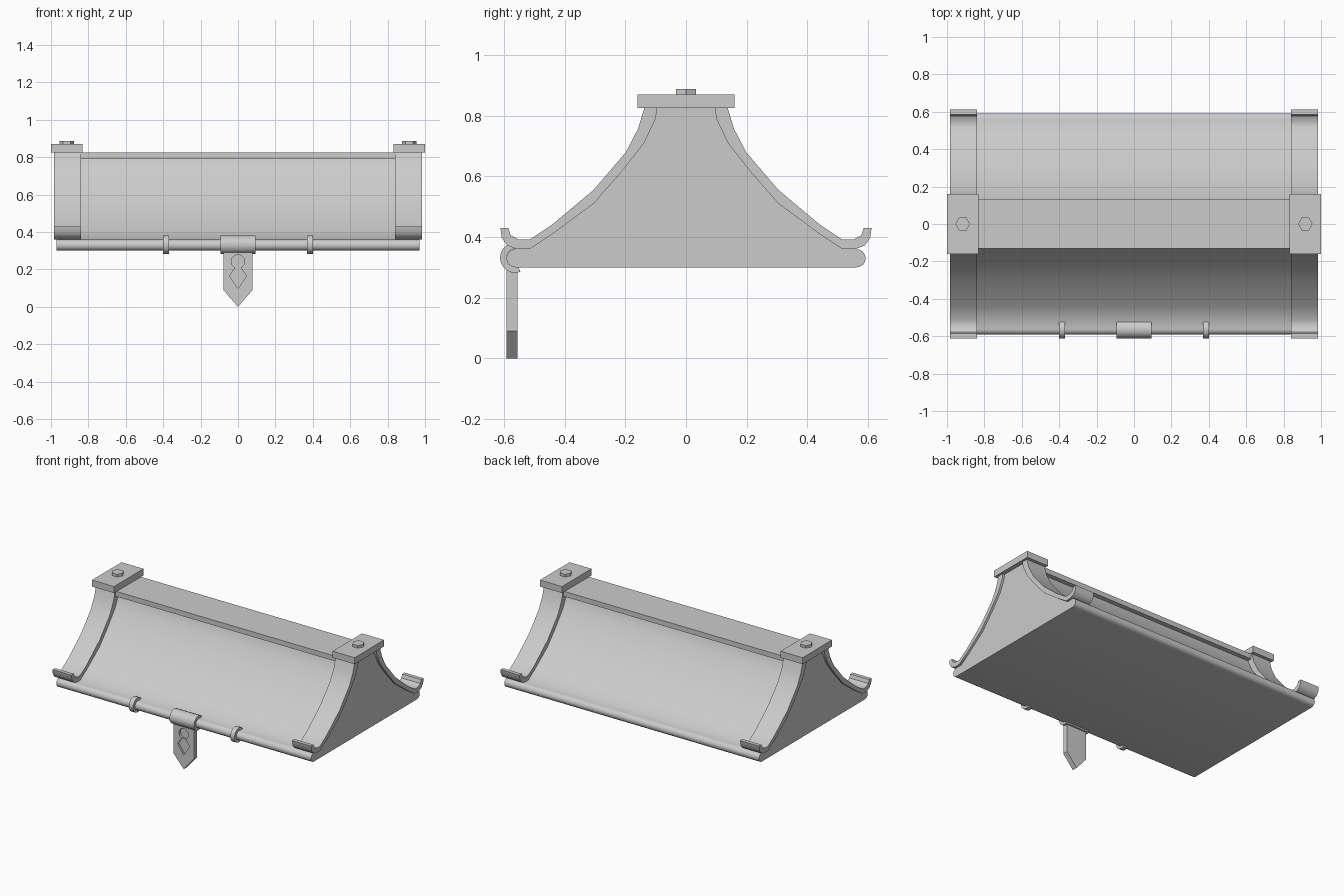
import bpy, bmesh, math
from mathutils import Vector

cube = bpy.data.objects.get("Cube")
if cube:
    bpy.data.objects.remove(cube, do_unlink=True)

grey = bpy.data.materials.new("plain_grey")
grey.use_nodes = True
COLOR = (0.6, 0.6, 0.6, 1)
grey.diffuse_color = COLOR
grey.node_tree.nodes["Principled BSDF"].inputs["Base Color"].default_value = COLOR


def prism(name, outline, axis, lo, hi, smooth=None):
    """Extrude a 2D outline: (y, z) along x, (x, z) along y or (x, y) along z."""
    bm = bmesh.new()

    def place(p, t):
        c = list(p)
        c.insert(axis, t)
        return bm.verts.new(c)
    face = bm.faces.new([place(p, lo) for p in outline])
    moved = bmesh.ops.extrude_face_region(bm, geom=[face])["geom"]
    step = Vector((0, 0, 0))
    step[axis] = hi - lo
    bmesh.ops.translate(bm, vec=step,
                        verts=[v for v in moved if isinstance(v, bmesh.types.BMVert)])
    bmesh.ops.recalc_face_normals(bm, faces=bm.faces)
    mesh = bpy.data.meshes.new(name)
    bm.to_mesh(mesh)
    bm.free()
    mesh.materials.append(grey)
    obj = bpy.data.objects.new(name, mesh)
    bpy.context.collection.objects.link(obj)
    if smooth:
        bpy.ops.object.select_all(action="DESELECT")
        obj.select_set(True)
        bpy.context.view_layer.objects.active = obj
        bpy.ops.object.shade_smooth_by_angle(angle=math.radians(smooth))
    return obj


def rect(a, b, c, d):
    return [(a, c), (b, c), (b, d), (a, d)]


def circle(cx, cy, r, n, start=0.0, sweep=360.0):
    full = sweep == 360
    return [(cx + r * math.cos(math.radians(start + sweep * i / (n if full else n - 1))),
             cy + r * math.sin(math.radians(start + sweep * i / (n if full else n - 1))))
            for i in range(n)]


def flip(points):
    return [(-y, z) for y, z in reversed(points)]


# Flared body with rounded lower rims
slope = [(0.095, 0.825), (0.1, 0.79), (0.138, 0.71), (0.215, 0.612), (0.305, 0.51),
         (0.44, 0.41), (0.515, 0.36)]
rim = circle(0.562, 0.33, 0.03, 9, 90, -180)
half = slope + rim
prism("body", half + flip(half), 0, -0.97, 0.97, 35)

# Flat ridge board along the top
prism("ridge_board", rect(-0.132, 0.132, 0.79, 0.825), 0, -0.84, 0.84)

# Curved straps ending in upturned hooks
strap_outer = [(0.137, 0.827), (0.158, 0.757), (0.198, 0.68), (0.305, 0.555), (0.44, 0.442),
               (0.515, 0.392), (0.552, 0.392), (0.578, 0.406), (0.586, 0.43)]
strap_inner = [(0.612, 0.43), (0.607, 0.397), (0.59, 0.373), (0.558, 0.36)]
strap = strap_outer + strap_inner + slope[::-1]

# Profiles for the hinge parts wrapped around the front rim
wrap = circle(-0.563, 0.332, 0.05, 15, 40, 250) + circle(-0.563, 0.332, 0.029, 15, 290, -250)

for side, s in (("left", 1), ("right", -1)):
    prism("front_strap_" + side, flip(strap), 0, s * 0.84, s * 0.985, 35)
    prism("back_strap_" + side, strap, 0, s * 0.84, s * 0.985, 35)
    prism("cap_plate_" + side, rect(s * 0.832, s * 1.0, -0.16, 0.16), 2, 0.825, 0.87)
    prism("cap_bolt_" + side, circle(s * 0.916, 0, 0.039, 6), 2, 0.87, 0.888)
    prism("rim_ring_" + side, wrap, 0, s * 0.37, s * 0.402, 35)

# Central hinge sleeve with a pointed latch
prism("latch_sleeve", wrap, 0, -0.093, 0.093, 35)
latch = prism("latch", [(-0.078, 0.295), (-0.078, 0.09), (0, 0), (0.078, 0.09), (0.078, 0.295)],
              1, -0.591, -0.555)

# Keyhole-like recess in the latch
cutters = [("recess_diamond", [(0, 0.232), (0.046, 0.165), (0, 0.098), (-0.046, 0.165)], -0.58),
           ("recess_round", circle(0, 0.243, 0.036, 20), -0.575)]
for name, outline, depth in cutters:
    cutter = prism(name, outline, 1, -0.65, depth)
    cutter.hide_render = True
    cutter.hide_set(True)
    mod = latch.modifiers.new(name, "BOOLEAN")
    mod.operation = "DIFFERENCE"
    mod.solver = "EXACT"
    mod.object = cutter
